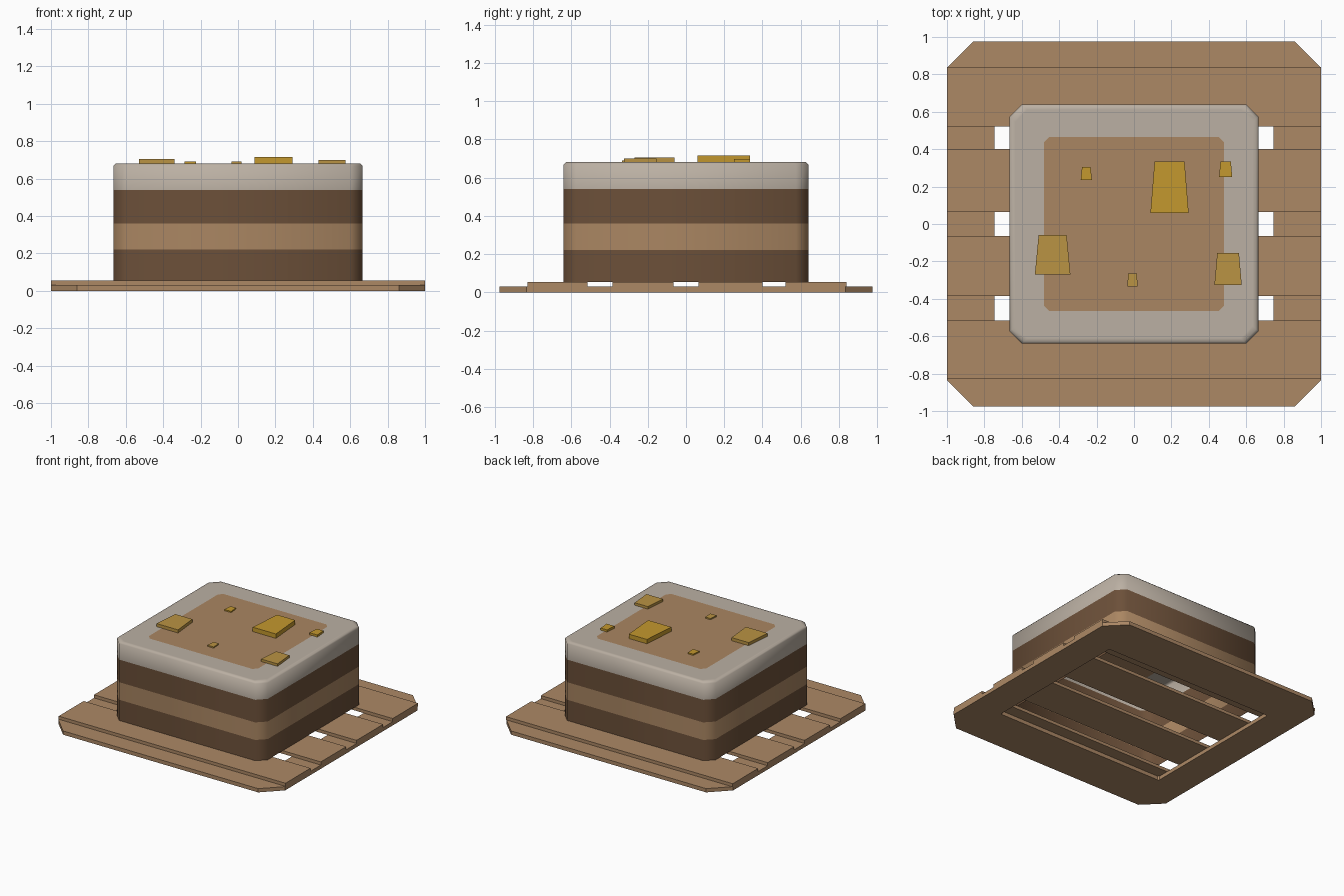
import bpy, bmesh, math

if "Cube" in bpy.data.objects:
    bpy.data.objects.remove(bpy.data.objects["Cube"], do_unlink=True)


def material(name, rgb):
    """Flat colour from sRGB 0-255 values."""
    lin = [((c / 255 + 0.055) / 1.055) ** 2.4 for c in rgb] + [1]
    m = bpy.data.materials.new(name)
    m.use_nodes = True
    m.diffuse_color = lin
    bsdf = m.node_tree.nodes["Principled BSDF"]
    bsdf.inputs["Base Color"].default_value = lin
    bsdf.inputs["Roughness"].default_value = 0.9
    return m


wood = material("wood", (172, 136, 101))
sponge = material("dark_sponge", (108, 80, 57))
cream = material("tan_cream", (170, 134, 98))
frosting = material("pale_frosting", (187, 176, 163))
gold = material("gold", (196, 152, 46))
pale_gold = material("pale_gold", (186, 147, 67))


def octagon(hx, hy, c, z):
    """Rectangle loop with cut corners."""
    quarter = [(hx, hy - c), (hx - c, hy)]
    pts = []
    for sx, sy in ((1, 1), (-1, 1), (-1, -1), (1, -1)):
        corner = quarter if sx * sy > 0 else quarter[::-1]
        pts += [(x * sx, y * sy, z) for x, y in corner]
    return pts


def loft(name, loops, mats, closed=False, cap=False):
    """Join loops with quads; mats gives (material, band count) in order."""
    bm = bmesh.new()
    rings = [[bm.verts.new(p) for p in lp] for lp in loops]
    bands = list(zip(rings, rings[1:]))
    if closed:
        bands.append((rings[-1], rings[0]))
    index = [i for i, (m, n) in enumerate(mats) for k in range(n)]
    for k, (a, b) in enumerate(bands):
        for i in range(len(a)):
            j = (i + 1) % len(a)
            bm.faces.new((a[i], a[j], b[j], b[i])).material_index = index[k]
    if cap:
        bm.faces.new(rings[-1]).material_index = len(mats) - 1
    return finish(name, bm, [m for m, n in mats])


def finish(name, bm, mats):
    mesh = bpy.data.meshes.new(name)
    bm.to_mesh(mesh)
    bm.free()
    for m in mats:
        mesh.materials.append(m)
    ob = bpy.data.objects.new(name, mesh)
    bpy.context.collection.objects.link(ob)
    return ob


def prism(name, base, z0, z1, mat):
    """Upright block over a flat outline."""
    bm = bmesh.new()
    face = bm.faces.new([bm.verts.new((x, y, z0)) for x, y in base])
    top = bmesh.ops.extrude_face_region(bm, geom=[face])["geom"]
    verts = [v for v in top if isinstance(v, bmesh.types.BMVert)]
    bmesh.ops.translate(bm, verts=verts, vec=(0, 0, z1 - z0))
    bmesh.ops.recalc_face_normals(bm, faces=bm.faces)
    return finish(name, bm, [mat])


# Tray frame with clipped corners and an open middle
loft("tray_frame", [octagon(1, 0.975, 0.14, 0), octagon(1, 0.975, 0.14, 0.03),
                    octagon(0.745, 0.61, 0.01, 0.03), octagon(0.745, 0.61, 0.01, 0)],
     [(wood, 4)], closed=True)

# Four slats across the frame
for i, (y0, y1) in enumerate(((-0.83, -0.515), (-0.385, -0.065),
                              (0.065, 0.4), (0.52, 0.84))):
    prism(f"tray_slat_{i + 1}", [(-1, y0), (1, y0), (1, y1), (-1, y1)],
          0.03, 0.055, wood)

# Layered cake shell, open underneath, with a cream panel on top
HX, HY, CUT = 0.665, 0.64, 0.065
heights = [0.055, 0.22, 0.36, 0.54, 0.668]
loops = [octagon(HX, HY, CUT, z) for z in heights]
loops += [octagon(HX - d, HY - d, CUT, 0.68) for d in (0.012, 0.03)]
loops.append(octagon(0.482, 0.465, 0.03, 0.68))
cake = loft("cake", loops, [(sponge, 1), (cream, 1), (sponge, 1),
                            (frosting, 4), (cream, 0)], cap=True)
bpy.context.view_layer.objects.active = cake
cake.select_set(True)
bpy.ops.object.shade_smooth_by_angle(angle=math.radians(50))
cake.select_set(False)

# Tapered topping chunks: centre x, front y, back y, front and back half width, top
chunks = [(-0.435, -0.27, -0.06, 0.095, 0.075, 0.705, pale_gold),
          (0.19, 0.06, 0.335, 0.102, 0.08, 0.715, gold),
          (0.503, -0.325, -0.155, 0.073, 0.058, 0.7, pale_gold),
          (-0.255, 0.235, 0.305, 0.03, 0.023, 0.69, gold),
          (0.49, 0.25, 0.335, 0.035, 0.028, 0.697, gold),
          (-0.008, -0.335, -0.265, 0.028, 0.023, 0.69, pale_gold)]
for i, (x, y0, y1, wf, wb, top, mat) in enumerate(chunks):
    prism(f"topping_chunk_{i + 1}",
          [(x - wf, y0), (x + wf, y0), (x + wb, y1), (x - wb, y1)], 0.678, top, mat)
